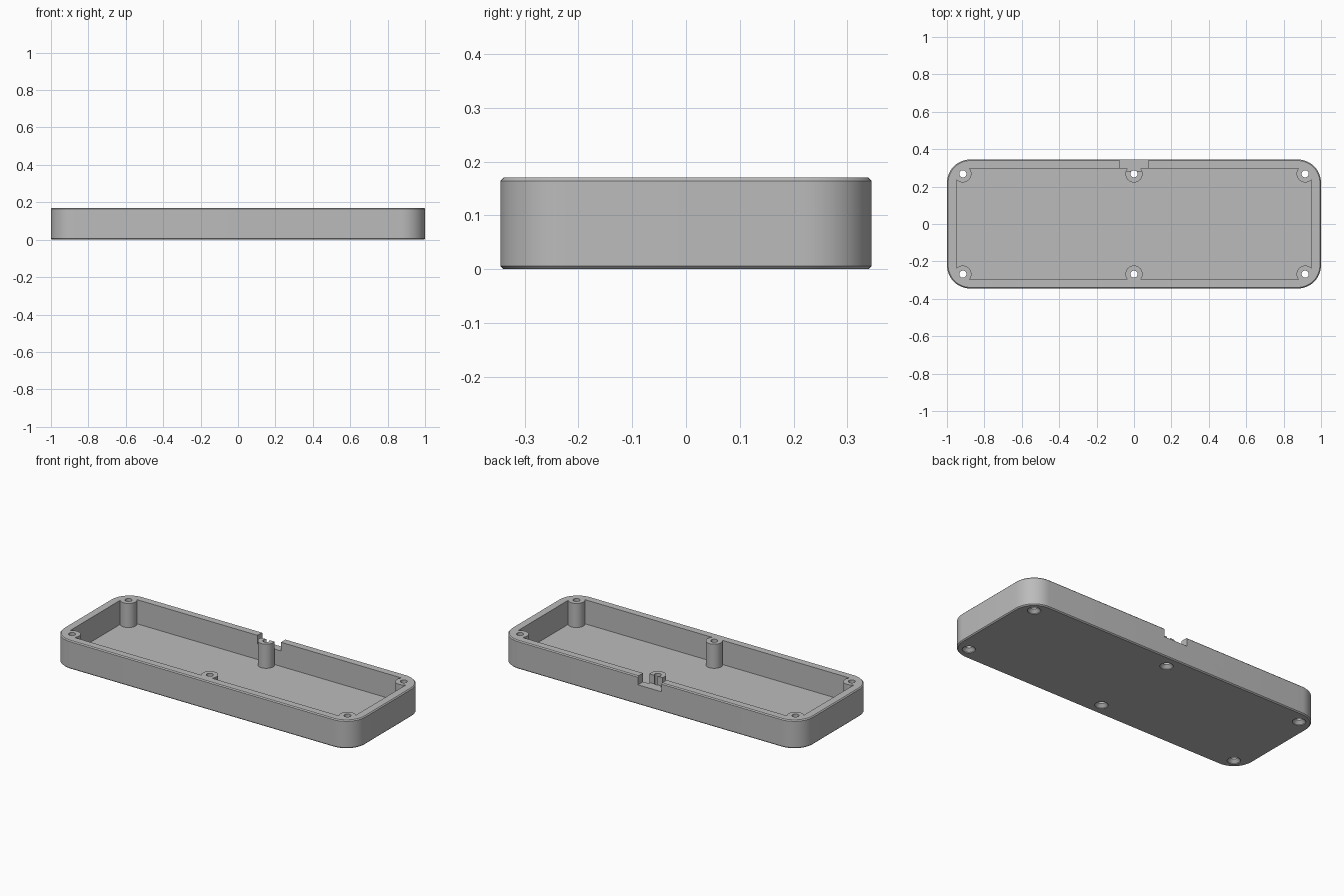
import bpy, bmesh
from math import cos, sin, pi, radians

cube = bpy.data.objects.get("Cube")
if cube:
    bpy.data.objects.remove(cube, do_unlink=True)

HALF_X, HALF_Y, HEIGHT = 1.0, 0.345, 0.17
CORNER, CHAMFER, FLOOR = 0.125, 0.006, 0.025
POST_R, HOLE_R, SINK_R = 0.046, 0.019, 0.036

grey = bpy.data.materials.new("plain grey")
grey.use_nodes = True
grey.diffuse_color = (0.5, 0.5, 0.5, 1)
grey.node_tree.nodes["Principled BSDF"].inputs["Base Color"].default_value = (0.5, 0.5, 0.5, 1)


def loft(name, rings):
    """Closed solid through a stack of matching rings."""
    bm = bmesh.new()
    loops = [[bm.verts.new(p) for p in ring] for ring in rings]
    n = len(loops[0])
    for low, high in zip(loops, loops[1:]):
        for i in range(n):
            j = (i + 1) % n
            bm.faces.new((low[i], low[j], high[j], high[i]))
    bm.faces.new(loops[0][::-1])
    bm.faces.new(loops[-1])
    bmesh.ops.recalc_face_normals(bm, faces=bm.faces[:])
    mesh = bpy.data.meshes.new(name)
    bm.to_mesh(mesh)
    bm.free()
    mesh.materials.append(grey)
    obj = bpy.data.objects.new(name, mesh)
    bpy.context.collection.objects.link(obj)
    return obj


def rounded_ring(z, inset, steps=12):
    r = CORNER - inset
    ring = []
    for q, (sx, sy) in enumerate(((1, 1), (-1, 1), (-1, -1), (1, -1))):
        for k in range(steps + 1):
            a = (q + k / steps) * pi / 2
            ring.append((sx * (HALF_X - CORNER) + r * cos(a),
                         sy * (HALF_Y - CORNER) + r * sin(a), z))
    return ring


def turned(name, x, y, profile, sides=32):
    return loft(name, [[(x + r * cos(2 * pi * i / sides), y + r * sin(2 * pi * i / sides), z)
                        for i in range(sides)] for r, z in profile])


def box(name, x0, x1, y0, y1, z0, z1):
    return loft(name, [[(x0, y0, z), (x1, y0, z), (x1, y1, z), (x0, y1, z)] for z in (z0, z1)])


def cut(target, cutter):
    cutter.hide_render = True
    mod = target.modifiers.new("cut", 'BOOLEAN')
    mod.operation = 'DIFFERENCE'
    mod.solver = 'EXACT'
    mod.object = cutter
    bpy.context.view_layer.objects.active = target
    bpy.ops.object.modifier_apply(modifier=mod.name)
    bpy.data.objects.remove(cutter, do_unlink=True)


# Outer shell with chamfered top and bottom edges
tray = loft("tray", [rounded_ring(0, CHAMFER), rounded_ring(CHAMFER, 0),
                     rounded_ring(HEIGHT - CHAMFER, 0), rounded_ring(HEIGHT, CHAMFER)])

# Cavity, leaving the screw posts standing
posts = [(x, y) for x in (-0.915, 0, 0.915) for y in (-0.268, 0.268)]
cavity = box("cavity_cutter", -0.95, 0.95, -0.297, 0.297, FLOOR, 0.3)
for x, y in posts:
    cut(cavity, turned("post_shape", x, y, [(POST_R, -0.1), (POST_R, 0.4)]))
cut(tray, cavity)

# Cable notch in the back wall
cut(tray, box("notch_cutter", -0.078, 0.078, 0.284, 0.5, 0.118, 0.3))

# Countersunk screw holes
for x, y in posts:
    cut(tray, turned("hole_cutter", x, y, [(SINK_R, -0.02), (SINK_R, 0.004),
                                           (HOLE_R, 0.021), (HOLE_R, 0.3)]))

# Smooth round walls, crisp edges
bpy.ops.object.select_all(action='DESELECT')
tray.select_set(True)
bpy.context.view_layer.objects.active = tray
bpy.ops.object.shade_smooth_by_angle(angle=radians(30))
